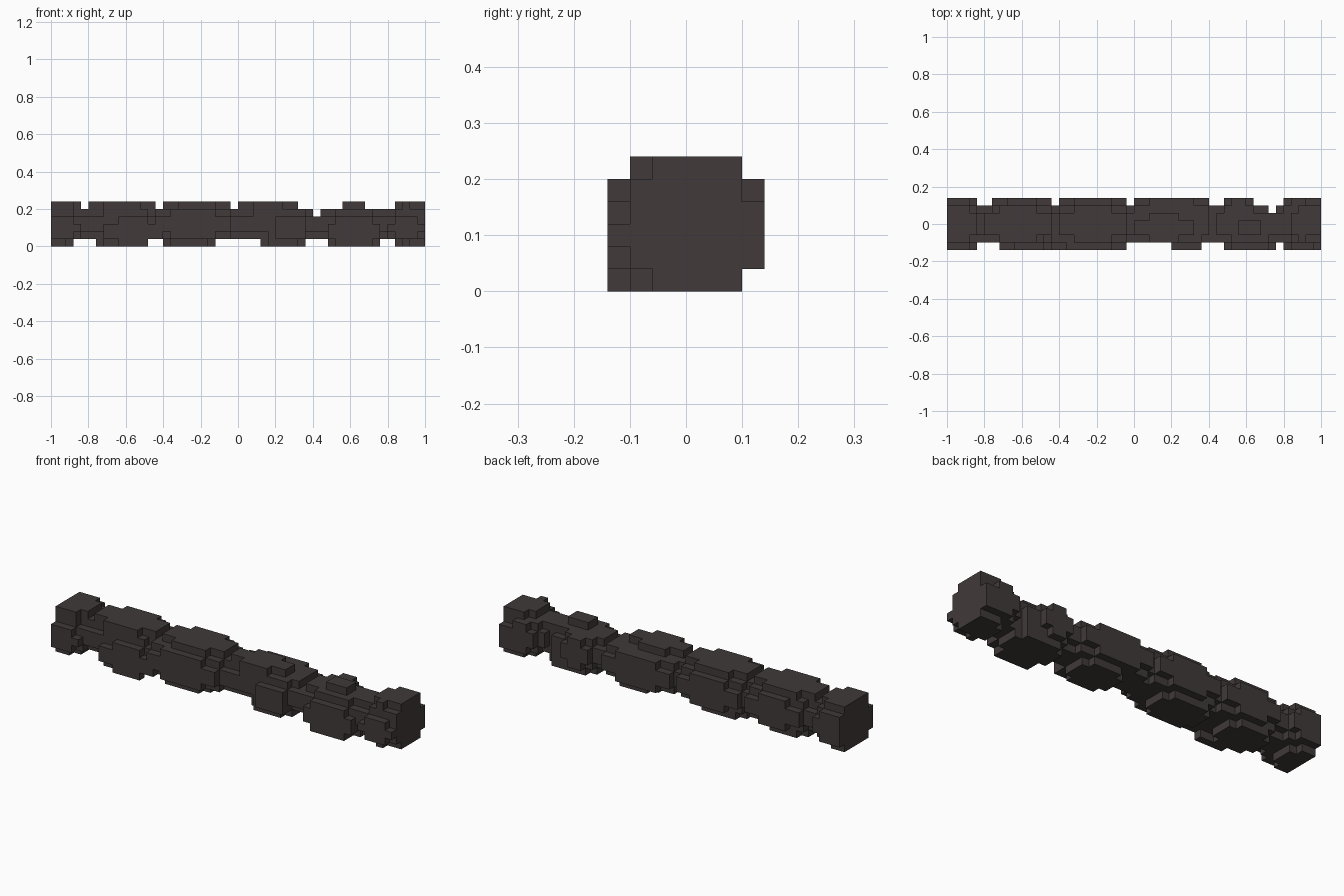
import bpy
import bmesh

if "Cube" in bpy.data.objects:
    bpy.data.objects.remove(bpy.data.objects["Cube"])

S = 0.04                     # edge of one block
NX, NY, NZ = 50, 7, 6        # overall block counts
cells = set()


def fill(spans, rows, place, step=2):
    """Bark plate: middle rows run full length, outer rows are stepped in."""
    for a, b in spans:
        for n, r in enumerate(rows):
            edge = n in (0, len(rows) - 1)
            cut = (step if b - a > 7 else min(step, 1)) if edge else 0
            lo = a if a == 0 else a + cut
            hi = b if b == NX else b - cut
            for i in range(lo, hi):
                cells.add(place(i, r))


# core
for i in range(NX):
    for j in range(1, 6):
        for k in range(1, 5):
            cells.add((i, j, k))

on_top = lambda i, j: (i, j, 5)
on_bottom = lambda i, j: (i, j, 0)
on_back = lambda i, k: (i, 6, k)
on_front = lambda i, k: (i, 0, k)

# bark plates on the four sides
fill([(0, 4), (5, 14), (15, 24), (46, 50)], range(1, 6), on_top)
fill([(25, 33)], range(1, 5), on_top)
fill([(39, 42)], range(2, 4), on_top, 0)
fill([(0, 3), (6, 12), (15, 22), (28, 34), (37, 44), (46, 50)],
     range(1, 6), on_bottom)
fill([(0, 4), (6, 14), (15, 24), (25, 35), (37, 41), (45, 50)],
     range(1, 5), on_back)
fill([(0, 4), (45, 50)], range(1, 4), on_front)
fill([(14, 24)], range(1, 5), on_front)
fill([(7, 15), (37, 44)], range(0, 4), on_front)
fill([(30, 34)], range(1, 4), on_front, 0)

# corner blocks of the core disappear where both neighbouring plates stop
for i in range(NX):
    for j, oj in ((1, 0), (5, 6)):
        for k, ok, ik in ((1, 0, 2), (4, 5, 3)):
            if not {(i, j, ok), (i, oj, k), (i, oj, ik)} & cells:
                cells.discard((i, j, k))

# chipped edges at the right-hand end
cells -= {(49, 0, 1), (49, 0, 3), (49, 1, 5), (48, 1, 5),
          (49, 1, 0), (48, 1, 0), (49, 6, 4), (48, 6, 4)}

# notches that cut deeper into the core
for j in range(NY):
    cells.discard((35, j, 4))
for k in range(NZ):
    cells.discard((43, 5, k))
    cells.discard((43, 6, k))

# skin: a quad wherever a block faces open air
bm = bmesh.new()
verts = {}


def corner(p):
    if p not in verts:
        verts[p] = bm.verts.new((p[0] * S - 1, p[1] * S - 0.14, p[2] * S))
    return verts[p]


for c in sorted(cells):
    for ax in range(3):
        u, v = (ax + 1) % 3, (ax + 2) % 3
        for side in (0, 1):
            nb = list(c)
            nb[ax] += 1 if side else -1
            if tuple(nb) in cells:
                continue
            loop = []
            for du, dv in ((0, 0), (1, 0), (1, 1), (0, 1)):
                p = list(c)
                p[ax] += side
                p[u] += du
                p[v] += dv
                loop.append(corner(tuple(p)))
            bm.faces.new(loop if side else loop[::-1])

mesh = bpy.data.meshes.new("log")
bm.to_mesh(mesh)
bm.free()
log = bpy.data.objects.new("log", mesh)
bpy.context.collection.objects.link(log)

# dark bark colour
bark = bpy.data.materials.new("dark bark")
bark.diffuse_color = (0.052, 0.042, 0.041, 1)
bark.use_nodes = True
bark.node_tree.nodes["Principled BSDF"].inputs["Base Color"].default_value = bark.diffuse_color
mesh.materials.append(bark)
